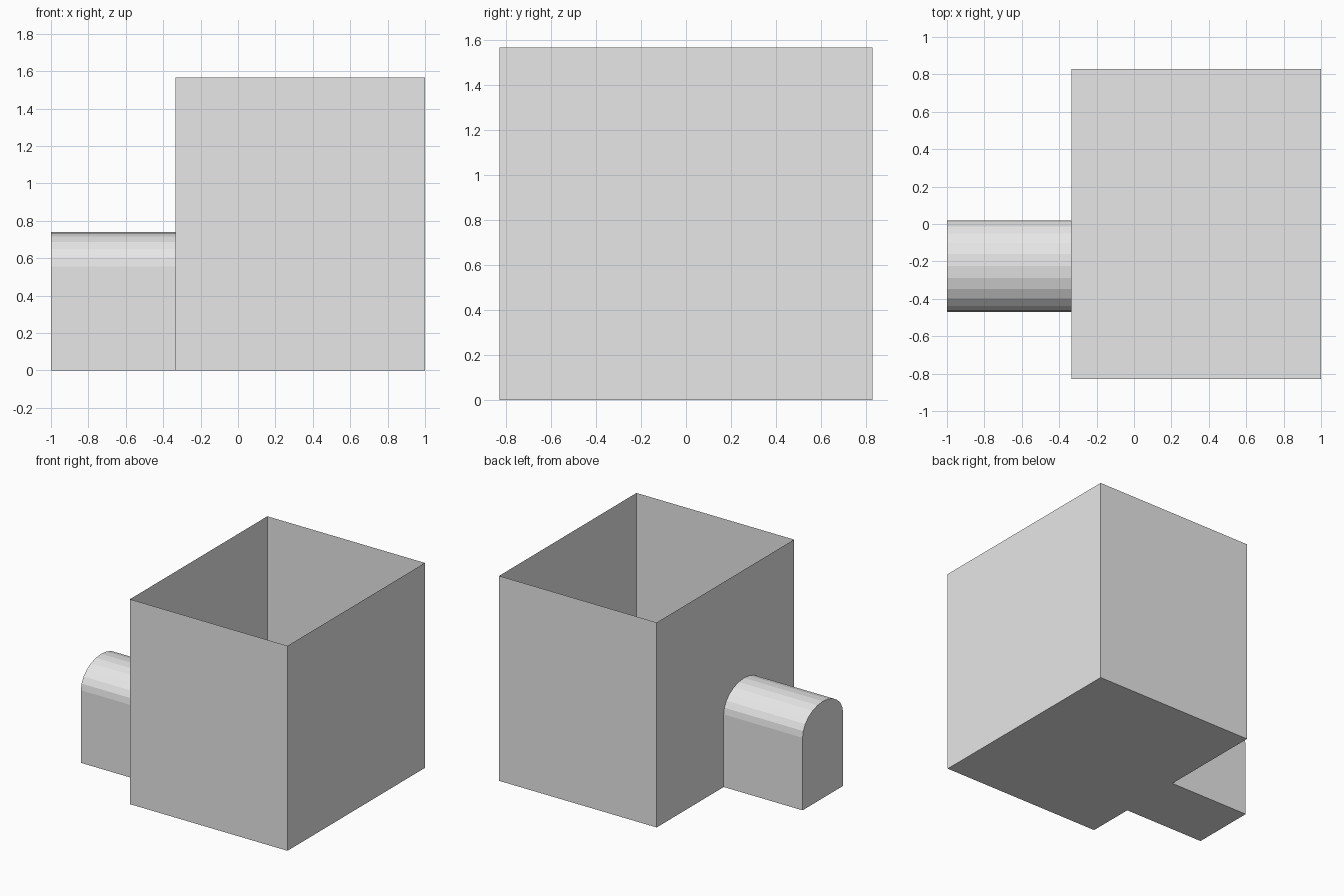
import bpy
import bmesh
from math import cos, sin, pi

cube = bpy.data.objects.get("Cube")
if cube:
    bpy.data.objects.remove(cube, do_unlink=True)

# Room and arched alcove dimensions
X_END, X_WALL, X_FAR = -1.0, -0.333, 1.0
HALF_Y, HEIGHT = 0.83, 1.567
ARCH_Y, ARCH_HALF, SPRING, RISE = -0.225, 0.245, 0.555, 0.185
SEGMENTS = 12

grey = bpy.data.materials.new("light grey")
grey.use_nodes = True
colour = (0.8, 0.8, 0.8, 1.0)
grey.diffuse_color = colour
grey.node_tree.nodes["Principled BSDF"].inputs["Base Color"].default_value = colour

bm = bmesh.new()

# Arch outline, from one foot over the top to the other
outline = [(ARCH_Y - ARCH_HALF, 0)]
for i in range(SEGMENTS + 1):
    a = pi * (1 - i / SEGMENTS)
    outline.append((ARCH_Y + ARCH_HALF * cos(a), SPRING + RISE * sin(a)))
outline.append((ARCH_Y + ARCH_HALF, 0))


def arch_loop(x):
    return [bm.verts.new((x, y, z)) for y, z in outline]


mouth, end = arch_loop(X_WALL), arch_loop(X_END)

# Room corners, in order round the floor starting beside the arch
plan = [(X_WALL, -HALF_Y), (X_FAR, -HALF_Y), (X_FAR, HALF_Y), (X_WALL, HALF_Y)]
low = [bm.verts.new((x, y, 0)) for x, y in plan]
top = [bm.verts.new((x, y, HEIGHT)) for x, y in plan]

# Three plain walls, and the wall cut by the arch
for i in range(3):
    bm.faces.new((low[i], low[i + 1], top[i + 1], top[i]))
bm.faces.new([top[0], low[0]] + mouth + [low[3], top[3]])

# Floor of the room, running on into the alcove
bm.faces.new(low + [mouth[-1], mouth[0]])
bm.faces.new((mouth[0], mouth[-1], end[-1], end[0]))

# Alcove vault and closed end
for i in range(len(outline) - 1):
    bm.faces.new((mouth[i], mouth[i + 1], end[i + 1], end[i]))
bm.faces.new(end)

# Turn every face outwards
bmesh.ops.recalc_face_normals(bm, faces=bm.faces[:])
floor = min(bm.faces, key=lambda f: f.calc_center_median().z)
if floor.normal.z > 0:
    bmesh.ops.reverse_faces(bm, faces=bm.faces[:])

mesh = bpy.data.meshes.new("open_room_with_alcove")
bm.to_mesh(mesh)
bm.free()
mesh.materials.append(grey)
room = bpy.data.objects.new("open_room_with_alcove", mesh)
bpy.context.collection.objects.link(room)
